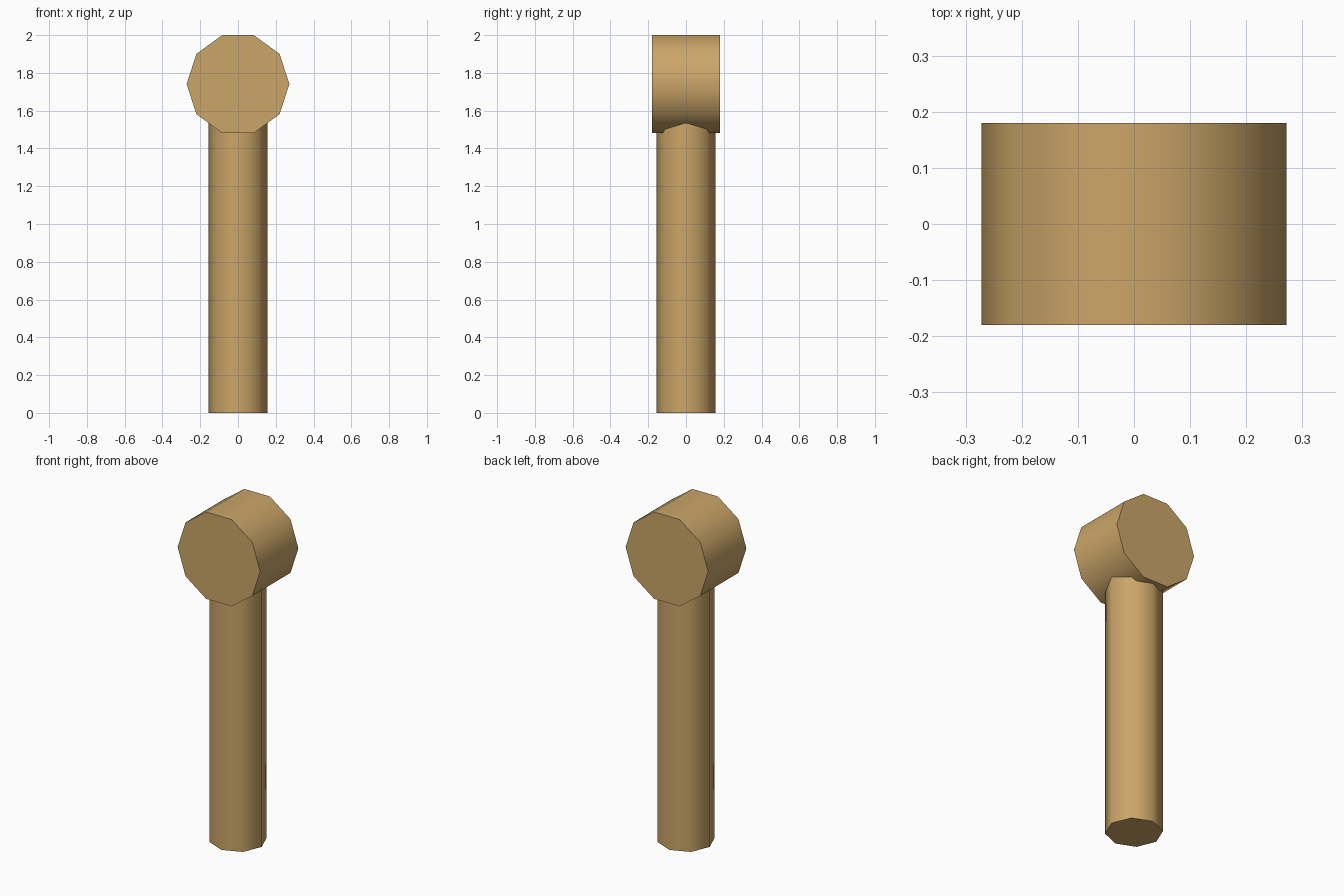
import bpy
from math import pi, radians

if "Cube" in bpy.data.objects:
    bpy.data.objects.remove(bpy.data.objects["Cube"])

wood = bpy.data.materials.new("wood")
wood.diffuse_color = (0.6, 0.38, 0.14, 1.0)
wood.use_nodes = True
wood.node_tree.nodes["Principled BSDF"].inputs["Base Color"].default_value = wood.diffuse_color


def rod(name, sides, radius, length, centre, rotation=(0, 0, 0)):
    bpy.ops.mesh.primitive_cylinder_add(vertices=sides, radius=radius, depth=length,
                                        location=centre, rotation=rotation)
    obj = bpy.context.object
    obj.name = name
    obj.data.materials.append(wood)
    bpy.ops.object.shade_smooth_by_angle(angle=radians(50))
    return obj


# Eight-sided upright handle, ending inside the head
rod("handle", 8, 0.157, 1.6, (0, 0, 0.8))

# Ten-sided head lying front to back, with flats at top and bottom
rod("head", 10, 0.272, 0.36, (0, 0, 1.741), (pi / 2, pi / 2, 0))
